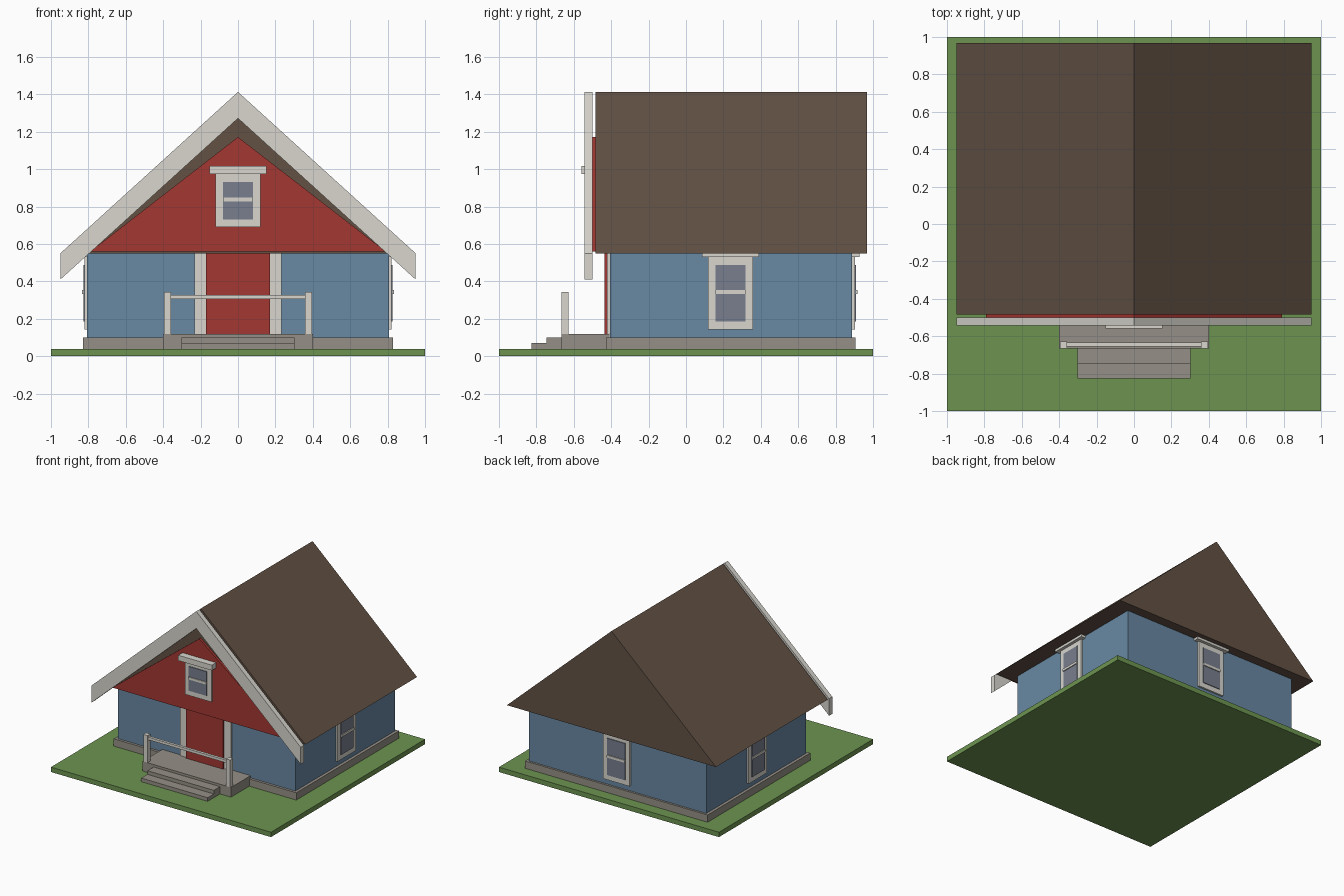
import bpy, bmesh
from mathutils import Matrix

if "Cube" in bpy.data.objects:
    bpy.data.objects.remove(bpy.data.objects["Cube"])


def material(name, hexcol):
    def lin(c):
        c /= 255
        return c / 12.92 if c <= 0.04045 else ((c + 0.055) / 1.055) ** 2.4
    m = bpy.data.materials.new(name)
    m.diffuse_color = [lin(int(hexcol[i:i + 2], 16)) for i in (0, 2, 4)] + [1]
    m.use_nodes = True
    m.node_tree.nodes["Principled BSDF"].inputs["Base Color"].default_value = m.diffuse_color
    return m


GRASS = material("grass green", "6D9450")
STONE = material("stone grey", "958F86")
BLUE = material("wall blue", "6888A2")
RED = material("gable red", "A33731")
TRIM = material("trim off white", "D8D6CE")
ROOF = material("roof brown", "625144")
GLASS = material("glass grey", "787E8D")


def finish(name, bm, mat, matrix=None):
    if matrix:
        bm.transform(matrix)
    bmesh.ops.recalc_face_normals(bm, faces=bm.faces)
    me = bpy.data.meshes.new(name)
    bm.to_mesh(me)
    bm.free()
    me.materials.append(mat)
    ob = bpy.data.objects.new(name, me)
    bpy.context.collection.objects.link(ob)
    return ob


def box(name, mat, x, y, z, matrix=None):
    """Box from (min, max) ranges."""
    bm = bmesh.new()
    bmesh.ops.create_cube(bm, size=1)
    for v in bm.verts:
        v.co = [r[0] if c < 0 else r[1] for c, r in zip(v.co, (x, y, z))]
    return finish(name, bm, mat, matrix)


def prism(name, mat, profile, y0, y1):
    """Extrude an (x, z) profile along y."""
    bm = bmesh.new()
    face = bm.faces.new([bm.verts.new((x, y0, z)) for x, z in profile])
    ext = bmesh.ops.extrude_face_region(bm, geom=[face])["geom"]
    bmesh.ops.translate(bm, vec=(0, y1 - y0, 0),
                        verts=[g for g in ext if isinstance(g, bmesh.types.BMVert)])
    return finish(name, bm, mat)


def window(name, place, hw, z0, z1, top, hood):
    """Window facing local -y with the wall surface at y = 0."""
    gw, g0, g1 = hw - 0.039, z0 + 0.042, z1 - 0.042
    mid = (g0 + g1) / 2 + 0.006
    box(name + "_frame", TRIM, (-hw, hw), (-0.015, 0.01), (z0, z1), place)
    box(name + "_glass", GLASS, (-gw, gw), (-0.021, -0.012), (g0, g1), place)
    box(name + "_bar", TRIM, (-gw, gw), (-0.028, -0.012), (mid - 0.01, mid + 0.01), place)
    box(name + "_hood", TRIM, (-hw - 0.033, hw + 0.033), (-hood, 0.01), (z1, top), place)


# Ground, foundation, walls
box("lawn", GRASS, (-1, 1), (-1, 1), (0, 0.04))
box("foundation", STONE, (-0.83, 0.83), (-0.428, 0.905), (0.04, 0.10))
box("walls", BLUE, (-0.806, 0.806), (-0.407, 0.888), (0.10, 0.552))

# Roof, gable panel and barge board
prism("roof", ROOF, [(-0.95, 0.55), (0.95, 0.55), (0, 1.413)], -0.483, 0.968)
prism("gable_panel", RED, [(-0.79, 0.56), (0.79, 0.56), (0, 1.172)], -0.503, -0.475)
prism("barge_board", TRIM, [(-0.95, 0.41), (-0.95, 0.55), (0, 1.413),
                            (0.95, 0.55), (0.95, 0.41), (0, 1.272)], -0.543, -0.501)

# Door and its side trim
box("door", RED, (-0.17, 0.17), (-0.435, -0.40), (0.12, 0.552))
for s, side in ((-1, "left"), (1, "right")):
    xs = sorted((s * 0.17, s * 0.232))
    box("door_trim_" + side, TRIM, xs, (-0.422, -0.40), (0.12, 0.552))
    # Porch posts
    xs = sorted((s * 0.357, s * 0.395))
    box("porch_post_" + side, TRIM, xs, (-0.665, -0.629), (0.12, 0.343))

# Porch, steps and rail
box("porch", STONE, (-0.402, 0.402), (-0.665, -0.41), (0.04, 0.12))
box("upper_step", STONE, (-0.302, 0.302), (-0.745, -0.66), (0.04, 0.10))
box("lower_step", STONE, (-0.302, 0.302), (-0.825, -0.74), (0.04, 0.07))
box("porch_rail", TRIM, (-0.36, 0.36), (-0.656, -0.634), (0.305, 0.327))

# Windows: gable, both sides, back
T, R = Matrix.Translation, lambda a: Matrix.Rotation(a * 1.5707963, 4, 'Z')
window("gable_window", T((0, -0.503, 0)), 0.12, 0.69, 0.973, 1.017, 0.055)
window("right_window", T((0.806, 0.238, 0)) @ R(1), 0.12, 0.144, 0.53, 0.56, 0.04)
window("left_window", T((-0.806, 0.238, 0)) @ R(-1), 0.12, 0.144, 0.53, 0.56, 0.04)
window("back_window", T((0, 0.888, 0)) @ R(2), 0.12, 0.144, 0.53, 0.56, 0.04)
